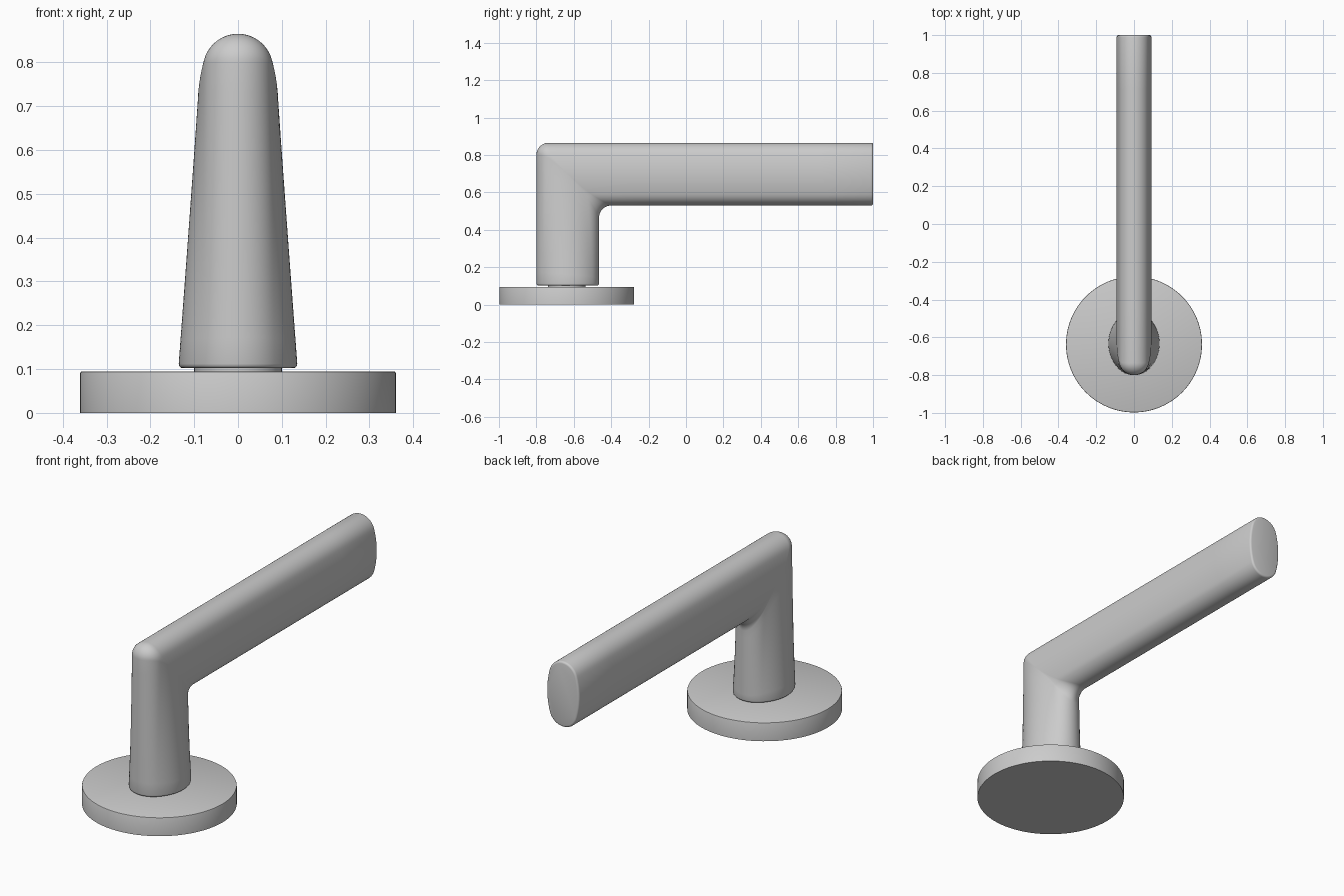
import bpy, bmesh, math
from mathutils import Vector

if "Cube" in bpy.data.objects:
    bpy.data.objects.remove(bpy.data.objects["Cube"])

CY = -0.6375          # axis of rose and neck
H = 0.1675            # half depth of the lever section
Z0, ZC = 0.102, 0.6975  # lever underside, grip centre height


def finish(name, bm, angle):
    bmesh.ops.recalc_face_normals(bm, faces=bm.faces)
    me = bpy.data.meshes.new(name)
    bm.to_mesh(me)
    bm.free()
    ob = bpy.data.objects.new(name, me)
    bpy.context.collection.objects.link(ob)
    bpy.ops.object.select_all(action='DESELECT')
    ob.select_set(True)
    bpy.context.view_layer.objects.active = ob
    bpy.ops.object.shade_smooth_by_angle(angle=math.radians(angle))
    return ob


def disc(name, r, z0, z1, bevel=0.0):
    bm = bmesh.new()
    bmesh.ops.create_cone(bm, cap_ends=True, segments=96, radius1=r, radius2=r, depth=z1 - z0)
    bmesh.ops.translate(bm, verts=bm.verts, vec=(0, CY, (z0 + z1) / 2))
    if bevel:
        rim = [e for e in bm.edges if abs(e.verts[0].co.z - e.verts[1].co.z) < 1e-5
               and e.verts[0].co.z > z1 - 1e-4]
        bmesh.ops.bevel(bm, geom=rim, offset=bevel, segments=2, profile=0.5, affect='EDGES')
    finish(name, bm, 30)


def section(w, h, r, n=10):
    """Oval of tangent arcs: end caps of radius r, gently bulging sides."""
    R = (w * w + (h - r) ** 2 - r * r) / (2 * (w - r))
    a = math.atan2(h - r, R - w)
    q = [(w - R + R * math.cos(a * i / n), R * math.sin(a * i / n)) for i in range(n)]
    q += [(r * math.cos(t), h - r + r * math.sin(t))
          for t in (a + (math.pi / 2 - a) * i / n for i in range(n + 1))]
    half = q + [(-x, s) for x, s in q[-2::-1]]
    return half + [(x, -s) for x, s in half[-2:0:-1]]


# Rose plate and neck
disc("rose_plate", 0.36, 0.0, 0.095, 0.004)
disc("neck", 0.1, 0.09, 0.11)

# Lever: tapered upright mitred into a straight grip, rounded at the corner
base, grip = section(0.136, H, 0.115), section(0.092, H, 0.08)
LEG, ARC, BAR = 10, 10, 6
bm = bmesh.new()
columns = []
for (bx, bs), (gx, gs) in zip(base, grip):
    f = abs(gs) / H
    rad = 0.003 + 0.062 * f ** 3
    y, z = -0.6325 + gs, ZC - gs
    foot = Vector((bx, -0.6325 + bs, Z0))
    arc = []
    for i in range(ARC + 1):
        t = math.pi / 2 * i / ARC
        arc.append(Vector((gx, y + rad * (1 - math.cos(t)), z - rad * (1 - math.sin(t)))))
    tip = Vector((gx, 1.0, z))
    pts = [foot.lerp(arc[0], i / LEG) for i in range(LEG)] + arc
    pts += [arc[-1].lerp(tip, i / BAR) for i in range(1, BAR + 1)]
    columns.append([bm.verts.new(p) for p in pts])
n = len(columns)
for i in range(n):
    a, b = columns[i], columns[(i + 1) % n]
    for j in range(len(a) - 1):
        bm.faces.new((a[j], b[j], b[j + 1], a[j + 1]))
caps = [bm.faces.new([c[k] for c in columns]) for k in (0, -1)]
bmesh.ops.recalc_face_normals(bm, faces=bm.faces)
rims = [e for f in caps for e in f.edges]
bmesh.ops.bevel(bm, geom=rims, offset=0.01, segments=3, profile=0.5, affect='EDGES')
finish("lever_handle", bm, 35)
